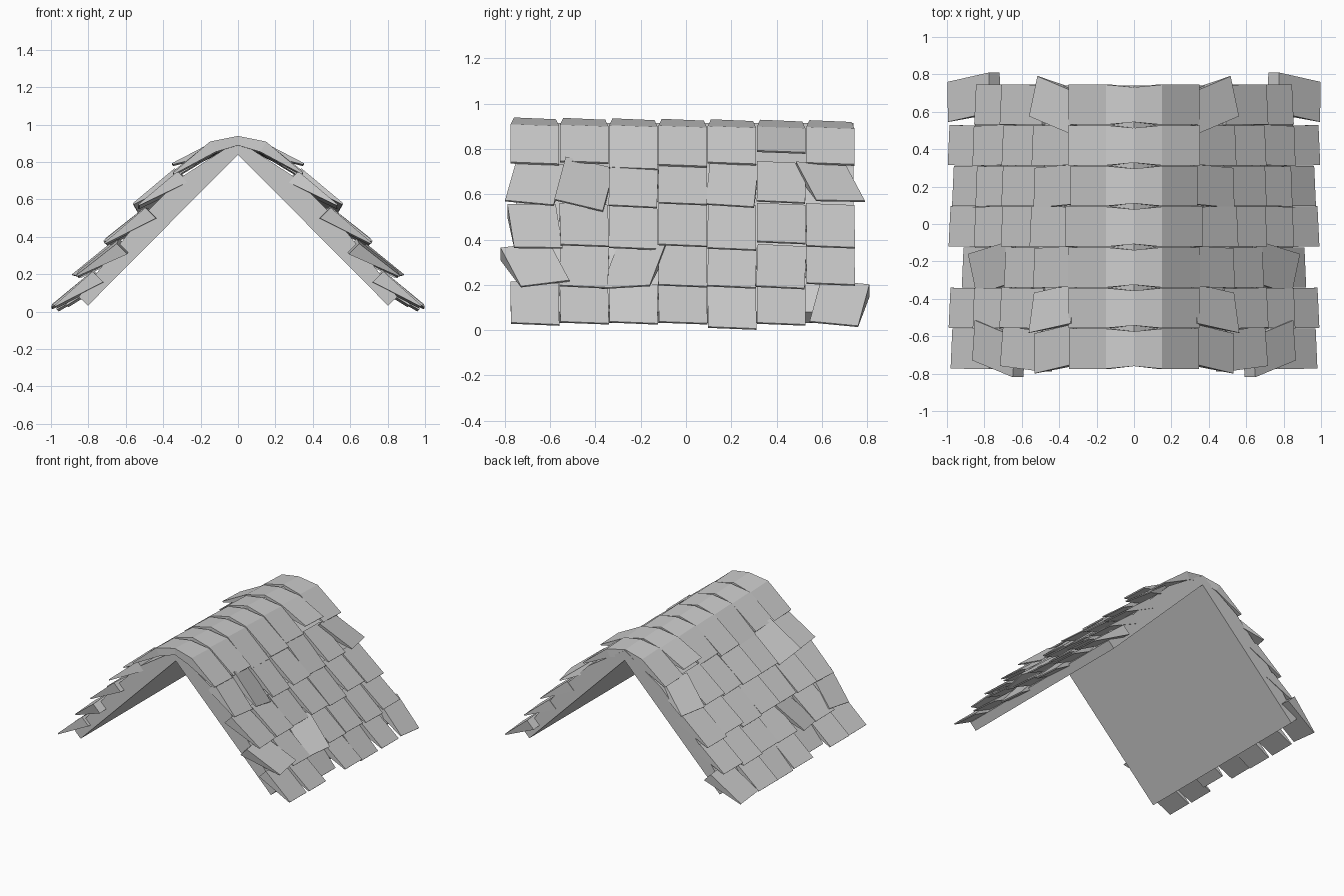
import bpy, random

if "Cube" in bpy.data.objects:
    bpy.data.objects.remove(bpy.data.objects["Cube"])
random.seed(4)

# Slope frame: s runs down the slope from the inner ridge, n points outward
D, N = (0.705, -0.71), (0.71, 0.705)
def slope(s, n):
    return (s * D[0] + n * N[0], 0.84 + s * D[1] + n * N[1])

def to_slope(x, z):
    return (x * D[0] + (z - 0.84) * D[1], x * N[0] + (z - 0.84) * N[1])

def make(name, verts, faces, mirror=False):
    me = bpy.data.meshes.new(name)
    me.from_pydata(verts, [], faces)
    me.update()
    ob = bpy.data.objects.new(name, me)
    bpy.context.collection.objects.link(ob)
    if mirror:
        m = ob.modifiers.new("mirror", 'MIRROR')
        m.use_mirror_merge = False
    return ob

def prism(name, outer, inner, y0, y1, ridge_inset=0.0, tilt=0.0):
    # right half-section mirrored into a closed gable strip
    vs, fs = [], []
    right = list(zip(outer, inner))
    strip = [((-o[0], o[1]), (-i[0], i[1])) for o, i in right[:0:-1]] + right
    for o, i in strip:
        ins = ridge_inset if abs(o[0]) < 0.01 else 0
        vs += [(o[0], y0 + ins, o[1] + tilt), (o[0], y1 - ins, o[1] - tilt),
               (i[0], y1 - ins, i[1] - tilt), (i[0], y0 + ins, i[1] + tilt)]
    for a in range(len(strip) - 1):
        p, q = a * 4, a * 4 + 4
        for e in range(4):
            f = (e + 1) % 4
            fs.append((p + f, q + f, q + e, p + e))
    fs += [(0, 1, 2, 3), tuple(len(vs) - 1 - j for j in range(4))]
    return make(name, vs, fs)

# Solid roof deck
S = [0.0, 0.3, 0.6, 0.9, 1.139]
outer = [(0, 0.915)] + [slope(s, n) for s, n in zip(S[1:], (0.13, 0.13, 0.1, 0.068))]
prism("roof_deck", outer, [slope(s, 0) for s in S], -0.75, 0.74)

# Shingle: wedge with a sharp lower lip, skewed sideways and rolled
def shingle(name, yc, s0, s1, n0, n1, skew=0, roll=-0.05, hw=0.107):
    vs = []
    for s, n, th, dy in ((s0, n0, 0.08, -skew / 2), (s1, n1, 0.008, skew / 2)):
        for w in (-hw, hw):
            for t in (0, -th):
                x, z = slope(s - w * skew * 1.5, n + t + w * roll)
                vs.append((x, yc + w + dy, z))
    fs = [(0, 4, 6, 2), (1, 3, 7, 5), (0, 1, 5, 4),
          (2, 6, 7, 3), (4, 5, 7, 6), (0, 2, 3, 1)]
    make(name, vs, fs, True)

ENDS = [0.325, 0.58, 0.825, 1.06]
TIPS = [0.185, 0.185, 0.17, 0.15, 0.13]
# Loose shingles: (row, column) -> sideways skew, extra roll, extra lift
LOOSE = {(1, 0): (-0.05, 0, 0.0), (1, 1): (-0.05, -0.2, 0.0), (2, 0): (0.03, 0, 0.0),
         (3, 0): (0.09, 0.1, 0.01), (3, 2): (-0.07, 0.25, 0.015), (1, 4): (-0.02, 0, 0),
         (1, 6): (0.09, -0.1, 0.01), (4, 6): (-0.05, 0.0, 0.0)}
# Eave lip position of each column
EAVE_X = [0.975, 0.985, 0.915, 0.985, 0.967, 0.99, 0.995]
EAVE_Z = [0.03, 0.035, 0.035, 0.035, 0.012, 0.03, 0.03]
# Height offset of each column
COLUMN = [0.0, 0.006, -0.012, 0.006, -0.006, 0.006, 0.0]

for c in range(7):
    yc = -0.667 + c * 0.2175
    # Folded ridge cap
    h = 0.935 - 0.002 * c
    end, n = (0.285, 0.215) if c == 5 else (ENDS[0] + random.uniform(-0.015, 0.015), 0.175 + COLUMN[c])
    top = [(0, h), (0.15, h - 0.03), slope(end, n)]
    low = [(0, h - 0.05), (0.12, h - 0.085), slope(end, n - 0.01)]
    prism("ridge_cap", top, low, yc - 0.107, yc + 0.107, 0.014, 0.004)
    # Courses down the slope
    for r in range(1, 5):
        skew, roll, up = LOOSE.get((r, c), (random.uniform(-0.008, 0.008), 0, 0))
        up += COLUMN[c] + random.uniform(-0.006, 0.006)
        if r == 4:
            s1, n1 = to_slope(EAVE_X[c], EAVE_Z[c])
            s0 = 0.99
        else:
            s1, n1 = ENDS[r] + random.uniform(-0.012, 0.012), TIPS[r] + up
            s0 = ENDS[r] - 0.28
        shingle("shingle", yc + (0.04 if (r, c) == (4, 6) else 0), s0, s1,
                TIPS[r] - 0.025 + up * 0.3, n1, skew, -0.06 + roll)
